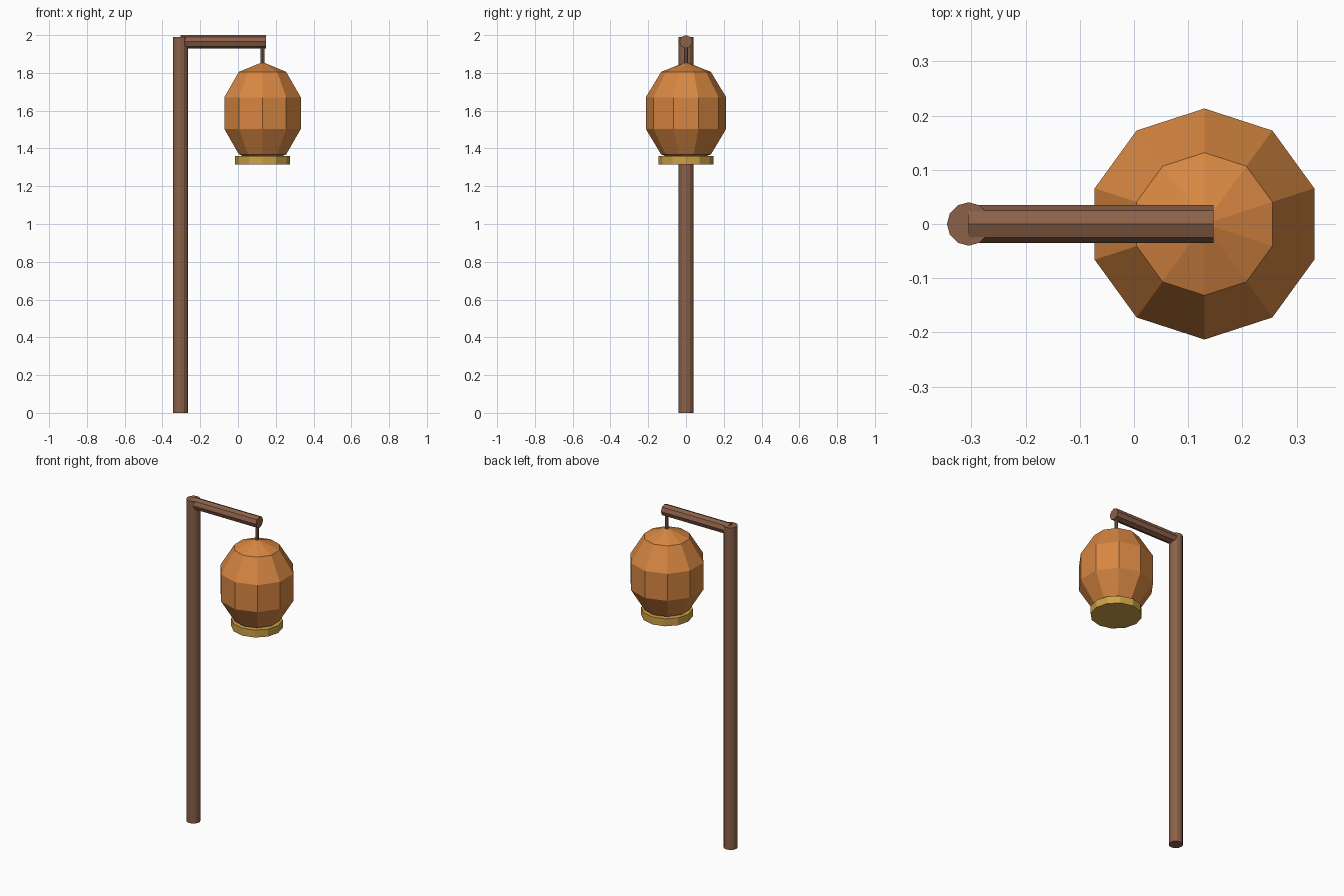
import bpy
from math import pi

cube = bpy.data.objects.get("Cube")
if cube:
    bpy.data.objects.remove(cube, do_unlink=True)

LANTERN_X = 0.13


def make_material(name, color):
    mat = bpy.data.materials.new(name)
    mat.use_nodes = True
    mat.diffuse_color = (*color, 1)
    bsdf = mat.node_tree.nodes["Principled BSDF"]
    bsdf.inputs["Base Color"].default_value = (*color, 1)
    bsdf.inputs["Roughness"].default_value = 0.8
    return mat


wood = make_material("brown wood", (0.26, 0.12, 0.066))
orange = make_material("orange paper", (0.68, 0.24, 0.054))
gold = make_material("gold metal", (0.62, 0.36, 0.06))


def finish(name, mat):
    obj = bpy.context.object
    obj.name = name
    obj.data.name = name
    obj.data.materials.append(mat)
    bpy.ops.object.transform_apply(location=False, rotation=True, scale=True)
    return obj


def rod(name, mat, sides, radius, start, length, along_x=False):
    """Cylinder running from start along z, or along x."""
    x, y, z = start
    if along_x:
        location, rotation = (x + length / 2, y, z), (0, pi / 2, 0)
    else:
        location, rotation = (x, y, z + length / 2), (0, 0, 0)
    bpy.ops.mesh.primitive_cylinder_add(
        vertices=sides, radius=radius, depth=length,
        location=location, rotation=rotation)
    return finish(name, mat)


# Upright post and the arm across its top
rod("post", wood, 12, 0.04, (-0.305, 0, 0), 1.99)
rod("arm", wood, 8, 0.035, (-0.305, 0, 1.965), 0.452, along_x=True)

# Thin rod holding the lantern
rod("hanger", wood, 8, 0.01, (LANTERN_X, 0, 1.84), 0.11)

# Faceted lantern body, stretched upwards
bpy.ops.mesh.primitive_uv_sphere_add(
    segments=10, ring_count=5, radius=1, location=(LANTERN_X, 0, 1.587))
bpy.context.object.scale = (0.224, 0.224, 0.27)
finish("lantern_body", orange)

# Round base under the lantern
rod("lantern_base", gold, 12, 0.145, (LANTERN_X, 0, 1.315), 0.046)
